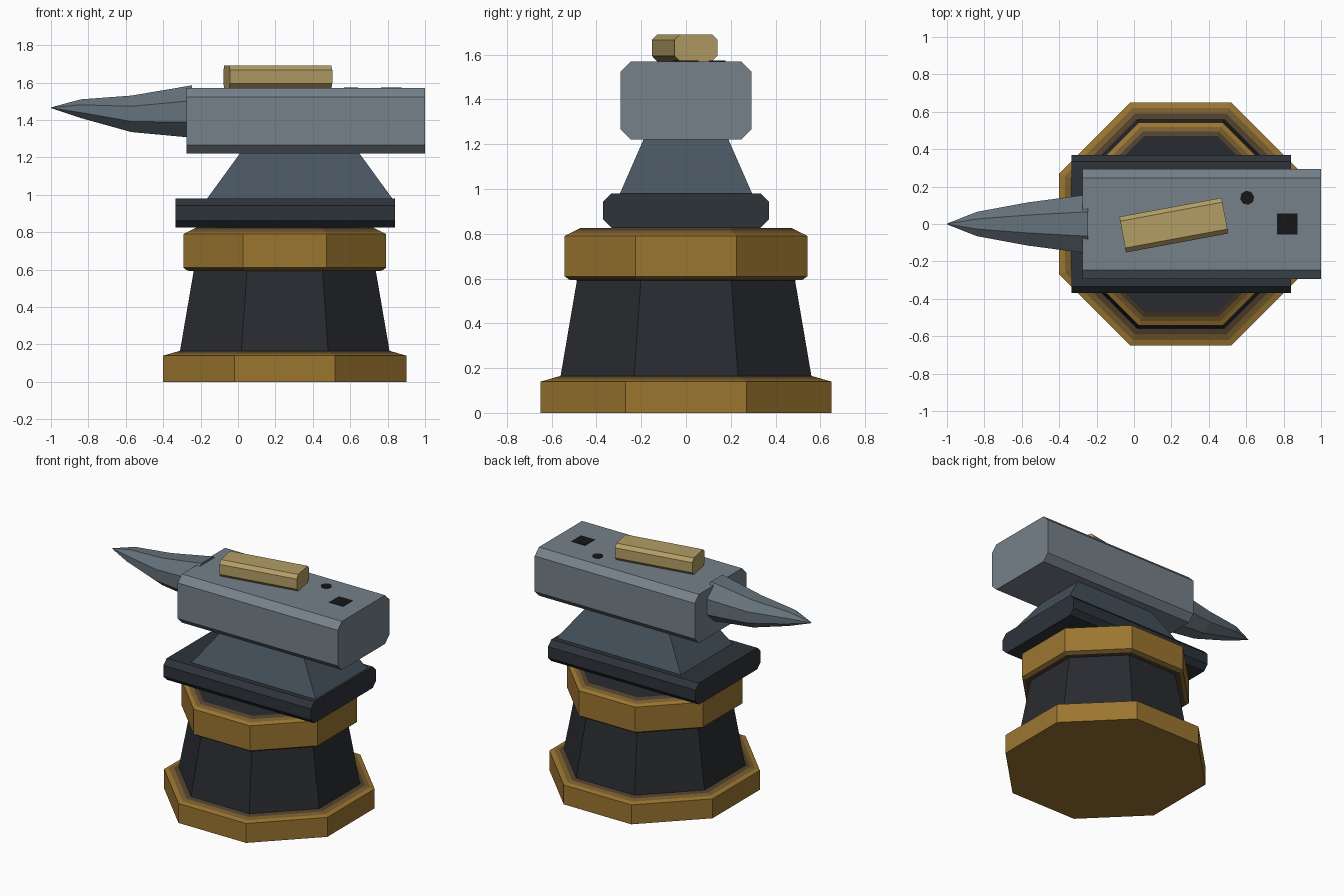
import bpy, bmesh, math
from mathutils import Matrix

if "Cube" in bpy.data.objects:
    bpy.data.objects.remove(bpy.data.objects["Cube"])


def material(name, rgb):
    m = bpy.data.materials.new(name)
    m.diffuse_color = (*rgb, 1)
    m.use_nodes = True
    m.node_tree.nodes["Principled BSDF"].inputs["Base Color"].default_value = m.diffuse_color
    return m


GOLD = material("gold", (0.33, 0.18, 0.03))
GOLD_MID = material("gold_mid", (0.19, 0.11, 0.028))
GOLD_DARK = material("gold_dark", (0.08, 0.052, 0.025))
STONE = material("stone", (0.022, 0.024, 0.03))
FOOT = material("foot_steel", (0.026, 0.033, 0.042))
WAIST = material("waist_steel", (0.065, 0.09, 0.115))
STEEL = material("steel", (0.18, 0.22, 0.255))
HORN = material("horn_steel", (0.13, 0.165, 0.195))
INGOT = material("ingot", (0.45, 0.34, 0.13))
BLACK = material("black", (0.008, 0.008, 0.01))


def loft(name, rings, bands, caps=None):
    """Skin a list of rings; bands gives one material per strip, caps the two ends."""
    caps = caps or (bands[0], bands[-1])
    mats = list(dict.fromkeys([*bands, *caps]))
    bm = bmesh.new()
    vs = [[bm.verts.new(p) for p in r] for r in rings]
    n = len(vs[0])
    for a, b, m in zip(vs, vs[1:], bands):
        for i in range(n):
            j = (i + 1) % n
            bm.faces.new((a[i], a[j], b[j], b[i])).material_index = mats.index(m)
    for ring, m in zip((vs[0], vs[-1]), caps):
        bm.faces.new(ring).material_index = mats.index(m)
    bmesh.ops.remove_doubles(bm, verts=bm.verts, dist=1e-5)
    bmesh.ops.recalc_face_normals(bm, faces=bm.faces)
    me = bpy.data.meshes.new(name)
    bm.to_mesh(me)
    bm.free()
    for m in mats:
        me.materials.append(m)
    ob = bpy.data.objects.new(name, me)
    bpy.context.collection.objects.link(ob)
    return ob


def octagon(a, b):
    """Octagon with flat sides on the axes, a and b are the half widths."""
    k = 1 / math.cos(math.pi / 8)
    angles = [math.pi / 8 + i * math.pi / 4 for i in range(8)]
    return [(a * k * math.cos(t), b * k * math.sin(t)) for t in angles]


def chamfered_bar(name, x0, x1, half_y, z0, z1, c, mat):
    """Bar along x with its four long edges chamfered."""
    prof = [(half_y - c, z0), (half_y, z0 + c), (half_y, z1 - c), (half_y - c, z1),
            (c - half_y, z1), (-half_y, z1 - c), (-half_y, z0 + c), (c - half_y, z0)]
    return loft(name, [[(x, y, z) for y, z in prof] for x in (x0, x1)], [mat])


# Octagonal pedestal: (half width, height, material of the strip above)
pedestal = [
    (0.65, 0.0, GOLD), (0.65, 0.14, GOLD), (0.62, 0.148, GOLD_MID),
    (0.59, 0.157, GOLD_DARK), (0.56, 0.165, STONE),
    (0.487, 0.592, GOLD_DARK), (0.52, 0.594, GOLD_MID), (0.542, 0.61, GOLD),
    (0.542, 0.79, GOLD), (0.518, 0.802, GOLD_MID), (0.494, 0.814, GOLD_DARK),
    (0.47, 0.826, STONE),
]
rings = [[(0.25 + x, y, z) for x, y in octagon(r, r)] for r, z, _ in pedestal]
loft("pedestal", rings, [m for _, _, m in pedestal[:-1]], (GOLD, STONE))

# Anvil foot, tapered waist and body
chamfered_bar("anvil_foot", -0.335, 0.84, 0.37, 0.826, 0.98, 0.037, FOOT)
waist = [(-0.165, 0.825, 0.295, 0.98), (0.01, 0.65, 0.19, 1.22)]
loft("anvil_waist", [[(x0, -y, z), (x1, -y, z), (x1, y, z), (x0, y, z)]
                     for x0, x1, y, z in waist], [WAIST])
chamfered_bar("anvil_body", -0.275, 1.0, 0.293, 1.22, 1.57, 0.047, STEEL)

# Horn: x, half width, half height, centre height
horn = [(-0.245, 0.158, 0.14, 1.445), (-0.57, 0.115, 0.0975, 1.4325),
        (-0.84, 0.065, 0.05, 1.46), (-1.0, 0.002, 0.002, 1.465)]
loft("anvil_horn", [[(x, y, zc + z) for y, z in octagon(a, b)]
                    for x, a, b, zc in horn], [HORN] * 3)

# Ingot lying askew on the face
ingot = chamfered_bar("ingot", -0.278, 0.278, 0.097, -0.06, 0.06, 0.024, INGOT)
ingot.data.transform(Matrix.Translation((0.213, -0.006, 1.63))
                     @ Matrix.Rotation(math.radians(10.5), 4, "Z"))

# Square and round tool holes, shown as dark flush insets
for name, n, r, x, y, turn in (("square_hole", 4, 0.055 * math.sqrt(2), 0.82, 0.0, math.pi / 4),
                               ("round_hole", 8, 0.038, 0.605, 0.14, 0.2)):
    ring = [(x + r * math.cos(turn + i * math.tau / n),
             y + r * math.sin(turn + i * math.tau / n)) for i in range(n)]
    loft(name, [[(px, py, z) for px, py in ring] for z in (1.56, 1.573)], [BLACK])
